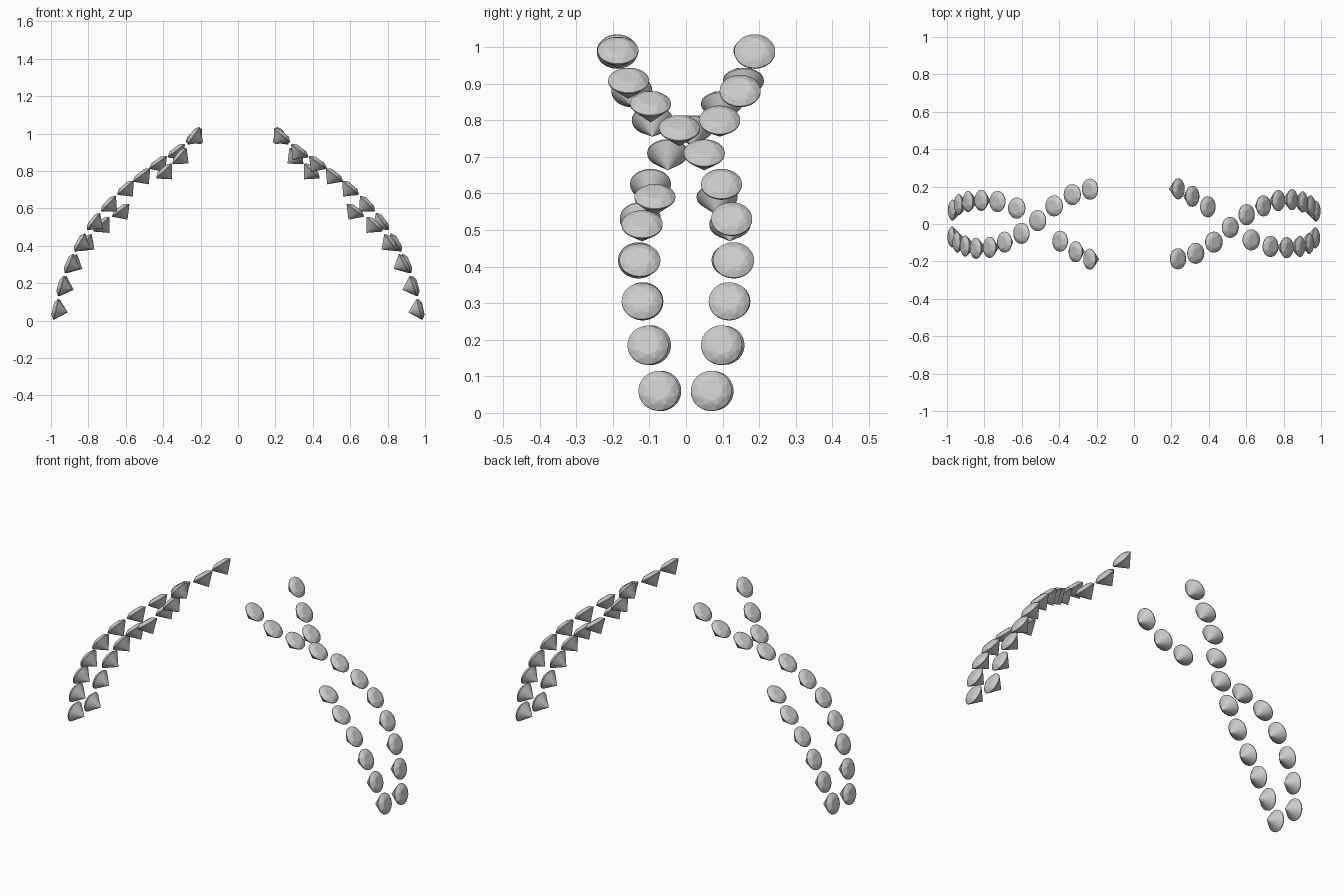
import bpy, bmesh
from math import cos, sin, pi
from mathutils import Vector, Matrix

if "Cube" in bpy.data.objects:
    bpy.data.objects.remove(bpy.data.objects["Cube"])

R = 0.056  # girdle radius


def gem_mesh():
    """Round brilliant cut: table, star ring, girdle and pointed pavilion."""
    bm = bmesh.new()

    def ring(n, r, z, turn=0.0):
        for i in range(n):
            a = 2 * pi * (i + turn) / n
            bm.verts.new((r * cos(a), r * sin(a), z))
    ring(8, R * 0.56, 0.018)
    ring(8, R * 0.80, 0.0125, 0.5)
    ring(32, R, 0.002)
    ring(32, R, -0.002)
    bm.verts.new((0, 0, -0.062))
    bmesh.ops.convex_hull(bm, input=bm.verts)
    bmesh.ops.dissolve_limit(bm, angle_limit=0.01, verts=bm.verts, edges=bm.edges)
    bmesh.ops.recalc_face_normals(bm, faces=bm.faces)
    me = bpy.data.meshes.new("gem")
    bm.to_mesh(me)
    bm.free()
    return me


# gem centres of the right-hand strands, top to bottom
long_strand = [(.235, -.186, .99), (.33, -.157, .908), (.427, -.097, .845),
               (.515, -.018, .778), (.602, .05, .71), (.692, .097, .625),
               (.772, .125, .53), (.845, .13, .417), (.902, .118, .305),
               (.945, .097, .185), (.973, .069, .06)]
upper_short = [(.237, .188, .988), (.312, .148, .88), (.395, .092, .80)]
lower_short = [(.627, -.085, .59), (.73, -.12, .515), (.817, -.126, .417),
               (.887, -.12, .305), (.937, -.104, .185), (.97, -.074, .06)]

gem = gem_mesh()


def place(points, name, side):
    for i, p in enumerate(points):
        a = Vector(points[max(i - 1, 0)])
        b = Vector(points[min(i + 1, len(points) - 1)])
        t = b - a
        # outward direction, square to the arch
        n = Vector((-t.z, 0, t.x)).normalized()
        m = Matrix.Translation(p) @ n.to_track_quat('Z', 'Y').to_matrix().to_4x4()
        if side == "left":
            m = Matrix.Rotation(pi, 4, 'Z') @ m
        ob = bpy.data.objects.new(f"{side}_{name}_gem_{i + 1}", gem)
        ob.matrix_world = m
        bpy.context.collection.objects.link(ob)


# the left side is the right side turned half a revolution
for side in ("right", "left"):
    place(long_strand, "long_strand", side)
    place(upper_short, "upper_strand", side)
    place(lower_short, "lower_strand", side)
